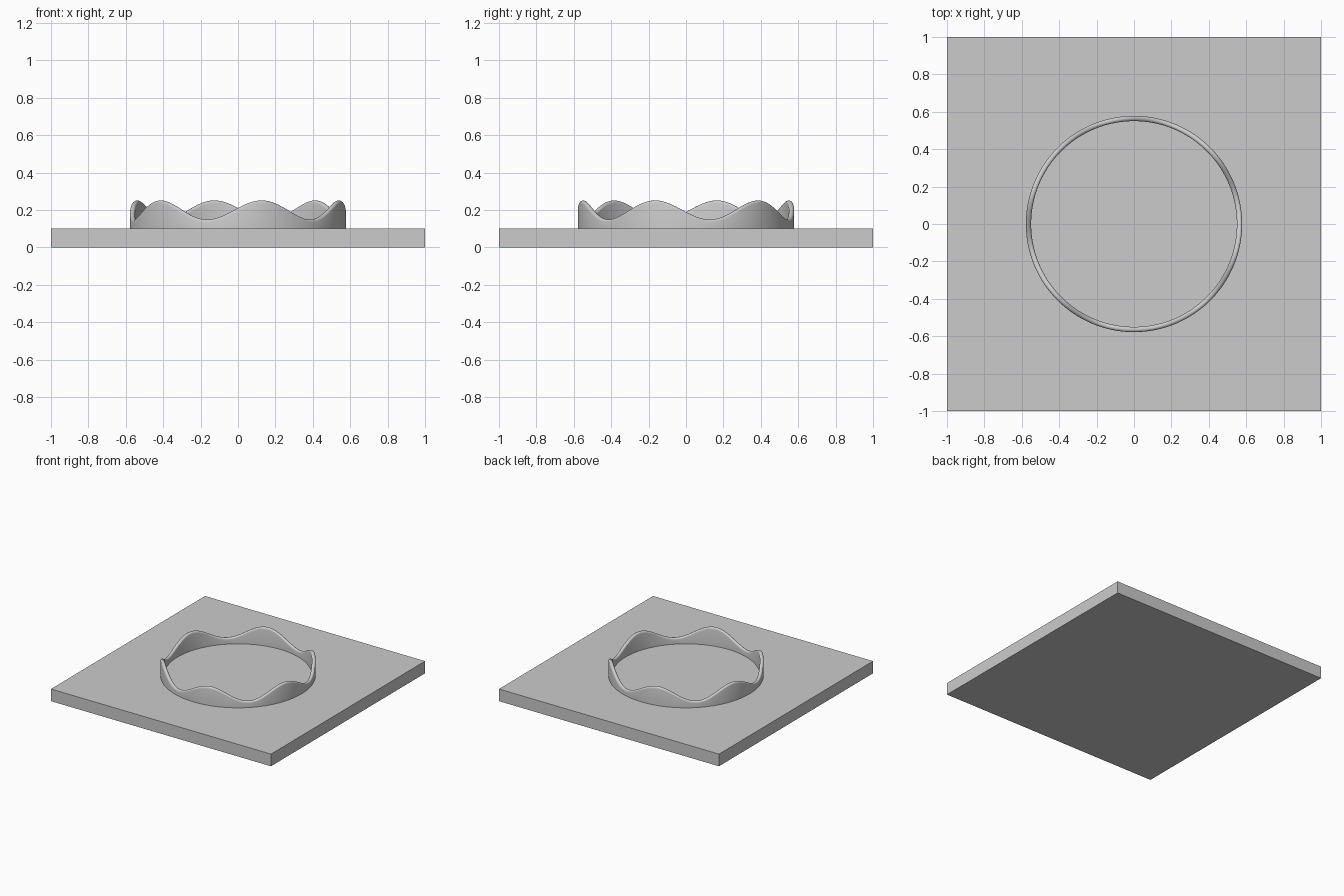
import bpy, bmesh
from math import sin, cos, pi, radians

if "Cube" in bpy.data.objects:
    bpy.data.objects.remove(bpy.data.objects["Cube"], do_unlink=True)

GREY = 0.6
mat = bpy.data.materials.new("light grey")
mat.use_nodes = True
mat.diffuse_color = (GREY, GREY, GREY, 1)
mat.node_tree.nodes["Principled BSDF"].inputs["Base Color"].default_value = (GREY, GREY, GREY, 1)


def add_object(name, bm):
    bmesh.ops.recalc_face_normals(bm, faces=bm.faces)
    mesh = bpy.data.meshes.new(name)
    bm.to_mesh(mesh)
    bm.free()
    mesh.materials.append(mat)
    obj = bpy.data.objects.new(name, mesh)
    bpy.context.collection.objects.link(obj)
    return obj


# Square base plate
BASE_TOP = 0.1
bm = bmesh.new()
bmesh.ops.create_cube(bm, size=1)
bmesh.ops.scale(bm, verts=bm.verts, vec=(2, 2, BASE_TOP))
bmesh.ops.translate(bm, verts=bm.verts, vec=(0, 0, BASE_TOP / 2))
add_object("base_plate", bm)

# Thin ring wall with a wavy, rounded top rim
OUTER, INNER = 0.578, 0.55
MID, RIM = (OUTER + INNER) / 2, (OUTER - INNER) / 2
WAVES, PEAK = 6, radians(43)
SEGMENTS, ARC = 192, 8


def rim_height(angle):
    return 0.2 + 0.051 * cos(WAVES * (angle - PEAK))


bm = bmesh.new()
sections = []
for i in range(SEGMENTS):
    a = 2 * pi * i / SEGMENTS
    centre = rim_height(a) - RIM
    profile = [(OUTER, BASE_TOP)]
    profile += [(MID + RIM * cos(pi * k / ARC), centre + RIM * sin(pi * k / ARC))
                for k in range(ARC + 1)]
    profile.append((INNER, BASE_TOP))
    sections.append([bm.verts.new((r * cos(a), r * sin(a), z)) for r, z in profile])

for i, section in enumerate(sections):
    following = sections[(i + 1) % SEGMENTS]
    for k in range(len(section)):
        n = (k + 1) % len(section)
        bm.faces.new((section[k], following[k], following[n], section[n]))

ring = add_object("wavy_ring", bm)
bpy.ops.object.select_all(action="DESELECT")
ring.select_set(True)
bpy.context.view_layer.objects.active = ring
bpy.ops.object.shade_smooth_by_angle(angle=radians(40))
